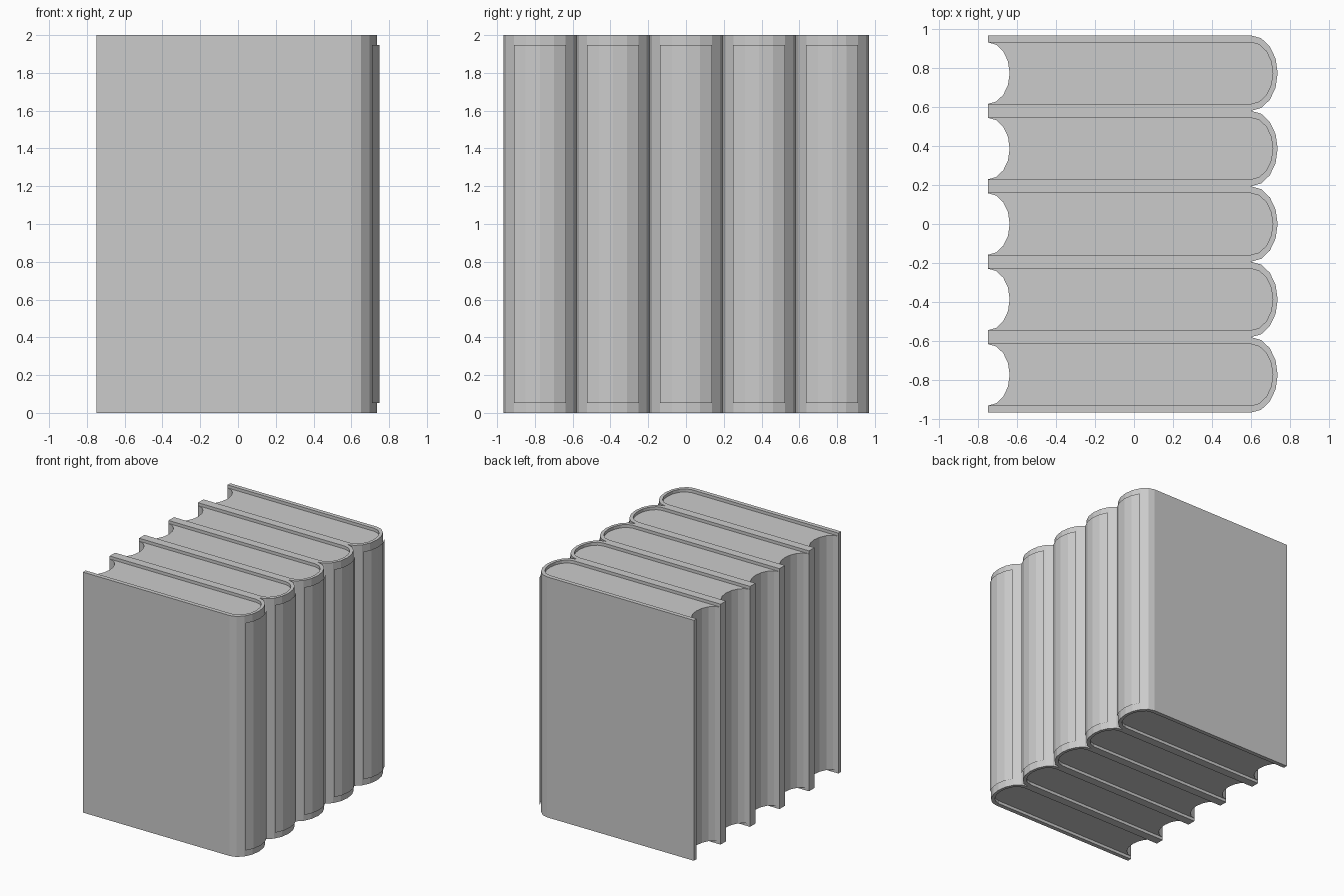
import bpy, bmesh, math

if "Cube" in bpy.data.objects:
    bpy.data.objects.remove(bpy.data.objects["Cube"])

PITCH = 0.387
HALF_OUT, HALF_IN = 0.1935, 0.158      # cover half thickness, page half thickness
X_FORE, X_SPINE = -0.75, 0.60


def arc(cx, a, b, steps=range(9)):
    # elliptical arc in 22.5 degree steps, from -y round through +x to +y
    return [(cx + a * math.sin(math.radians(22.5 * i)),
             -b * math.cos(math.radians(22.5 * i))) for i in steps]


def build(name, y, make):
    bm = bmesh.new()
    make(bm)
    bmesh.ops.recalc_face_normals(bm, faces=bm.faces)
    me = bpy.data.meshes.new(name)
    bm.to_mesh(me)
    bm.free()
    ob = bpy.data.objects.new(name, me)
    ob.location.y = y
    bpy.context.collection.objects.link(ob)
    return ob


def extrude_strip(bm, pts, z0, z1):
    lo = [bm.verts.new((x, y, z0)) for x, y in pts]
    hi = [bm.verts.new((x, y, z1)) for x, y in pts]
    for i in range(len(pts) - 1):
        bm.faces.new((lo[i], lo[i + 1], hi[i + 1], hi[i]))
    return lo, hi


# wrap-around cover: two boards joined by the rounded spine
def cover(bm):
    outer = [(X_FORE, -HALF_OUT)] + arc(X_SPINE, 0.137, HALF_OUT) + [(X_FORE, HALF_OUT)]
    inner = [(X_FORE, -HALF_IN)] + arc(X_SPINE, 0.112, HALF_IN) + [(X_FORE, HALF_IN)]
    olo, ohi = extrude_strip(bm, outer, 0, 2)
    ilo, ihi = extrude_strip(bm, inner, 0, 2)
    for i in range(len(outer) - 1):
        bm.faces.new((olo[i], olo[i + 1], ilo[i + 1], ilo[i]))
        bm.faces.new((ohi[i], ohi[i + 1], ihi[i + 1], ihi[i]))
    for i in (0, -1):
        bm.faces.new((olo[i], ilo[i], ihi[i], ohi[i]))


# page block: rounded at the spine, hollowed at the fore edge
def pages(bm):
    pts = arc(X_SPINE, 0.112, HALF_IN) + arc(X_FORE, 0.112, HALF_IN)[::-1]
    lo, hi = extrude_strip(bm, pts + pts[:1], 0.025, 1.975)
    bmesh.ops.remove_doubles(bm, verts=bm.verts[:], dist=1e-5)
    n = len(pts)
    bm.faces.new([v for v in lo if v.is_valid][:n])
    bm.faces.new([v for v in hi if v.is_valid][:n])


# thin label sheet floating just off the middle facets of the spine
def spine_label(bm):
    extrude_strip(bm, arc(X_SPINE + 0.011, 0.138, HALF_OUT + 0.001, range(2, 7)), 0.053, 1.947)


for k in range(5):
    y = (k - 2) * PITCH
    build(f"book_cover_{k + 1}", y, cover)
    build(f"book_pages_{k + 1}", y, pages)
    build(f"spine_label_{k + 1}", y, spine_label)
